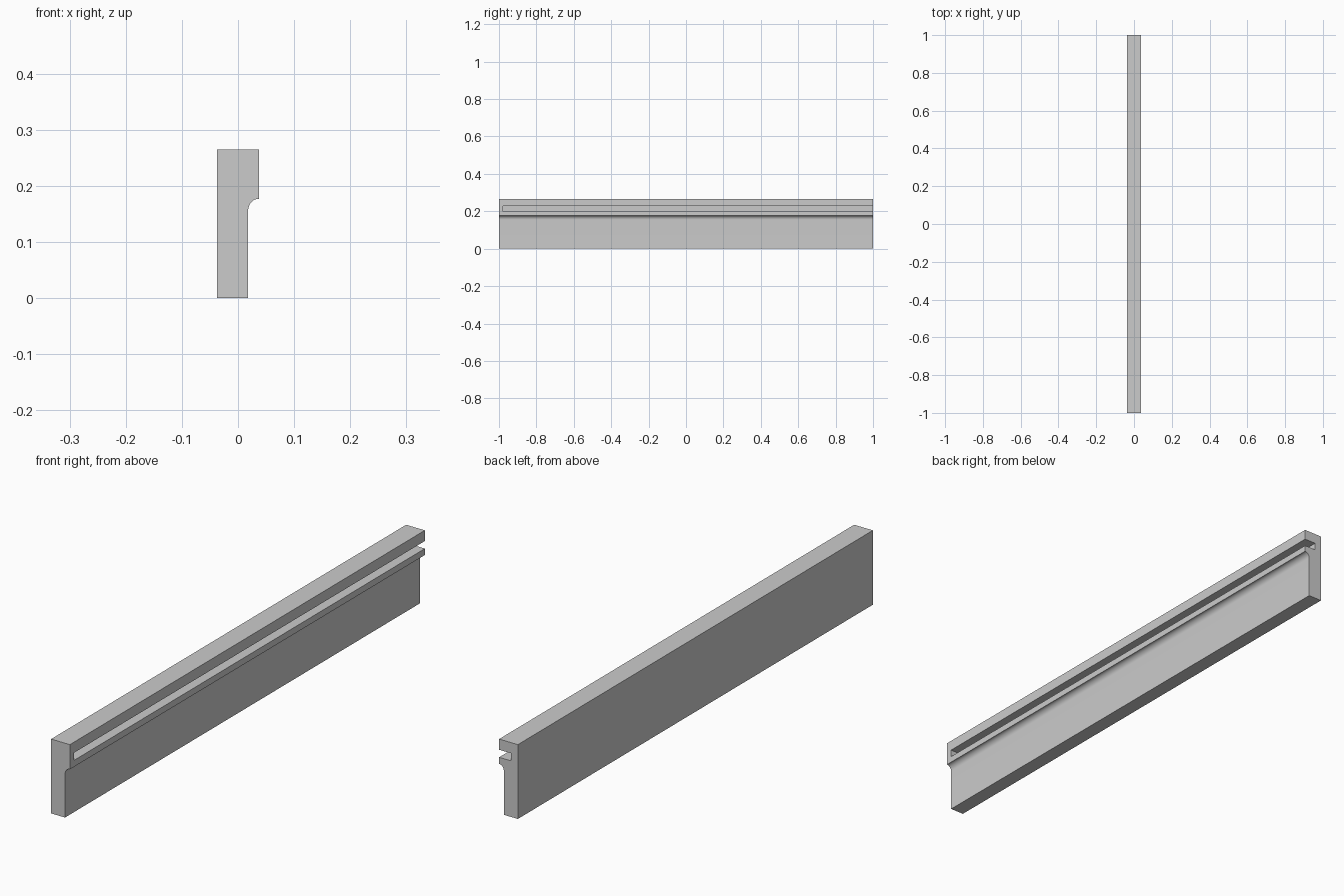
import bpy, bmesh, math
from mathutils import Matrix

cube = bpy.data.objects.get("Cube")
if cube:
    bpy.data.objects.remove(cube, do_unlink=True)

HALF_W, HEIGHT, HALF_L = 0.037, 0.265, 1.0
WEB_X = 0.018                    # outer face of the thinner lower web
COVE_Z, LIP_Z = 0.155, 0.177     # cove start and underside of the lip
GROOVE_X = -0.01                 # back wall of the groove
GROOVE_Z = (0.2, 0.227)
GROOVE_START = -0.978

# Single plain material
grey = bpy.data.materials.new("plain grey")
grey.use_nodes = True
colour = (0.6, 0.6, 0.6, 1)
grey.diffuse_color = colour
grey.node_tree.nodes["Principled BSDF"].inputs["Base Color"].default_value = colour


def extrude_profile(name, points, y0, y1):
    """Extrude an (x, z) outline along y into a closed solid."""
    bm = bmesh.new()
    face = bm.faces.new([bm.verts.new((x, y0, z)) for x, z in points])
    new = bmesh.ops.extrude_face_region(bm, geom=[face])["geom"]
    verts = [v for v in new if isinstance(v, bmesh.types.BMVert)]
    bmesh.ops.translate(bm, verts=verts, vec=(0, y1 - y0, 0))
    bmesh.ops.recalc_face_normals(bm, faces=bm.faces)
    mesh = bpy.data.meshes.new(name)
    bm.to_mesh(mesh)
    bm.free()
    obj = bpy.data.objects.new(name, mesh)
    bpy.context.collection.objects.link(obj)
    mesh.materials.append(grey)
    return obj


# Rail body: thin web, concave cove, thicker top
STEPS = 12
cove = []
for i in range(STEPS + 1):
    a = math.pi / 2 * i / STEPS
    cove.append((HALF_W - (HALF_W - WEB_X) * math.cos(a),
                 COVE_Z + (LIP_Z - COVE_Z) * math.sin(a)))
outline = [(-HALF_W, 0), (WEB_X, 0), *cove, (HALF_W, HEIGHT), (-HALF_W, HEIGHT)]
rail = extrude_profile("rail", outline, -HALF_L, HALF_L)

# Groove: stopped at the front, open at the back end
z0, z1 = GROOVE_Z
slot = [(GROOVE_X, z0), (HALF_W + 0.05, z0), (HALF_W + 0.05, z1), (GROOVE_X, z1)]
cutter = extrude_profile("groove_cutter", slot, GROOVE_START, HALF_L + 0.05)

bpy.context.view_layer.objects.active = rail
for o in bpy.context.selected_objects:
    o.select_set(False)
rail.select_set(True)
cut = rail.modifiers.new("groove", 'BOOLEAN')
cut.operation = 'DIFFERENCE'
cut.solver = 'EXACT'
cut.object = cutter
bpy.ops.object.modifier_apply(modifier=cut.name)
bpy.data.objects.remove(cutter, do_unlink=True)
bpy.ops.object.shade_smooth_by_angle(angle=math.radians(30))
